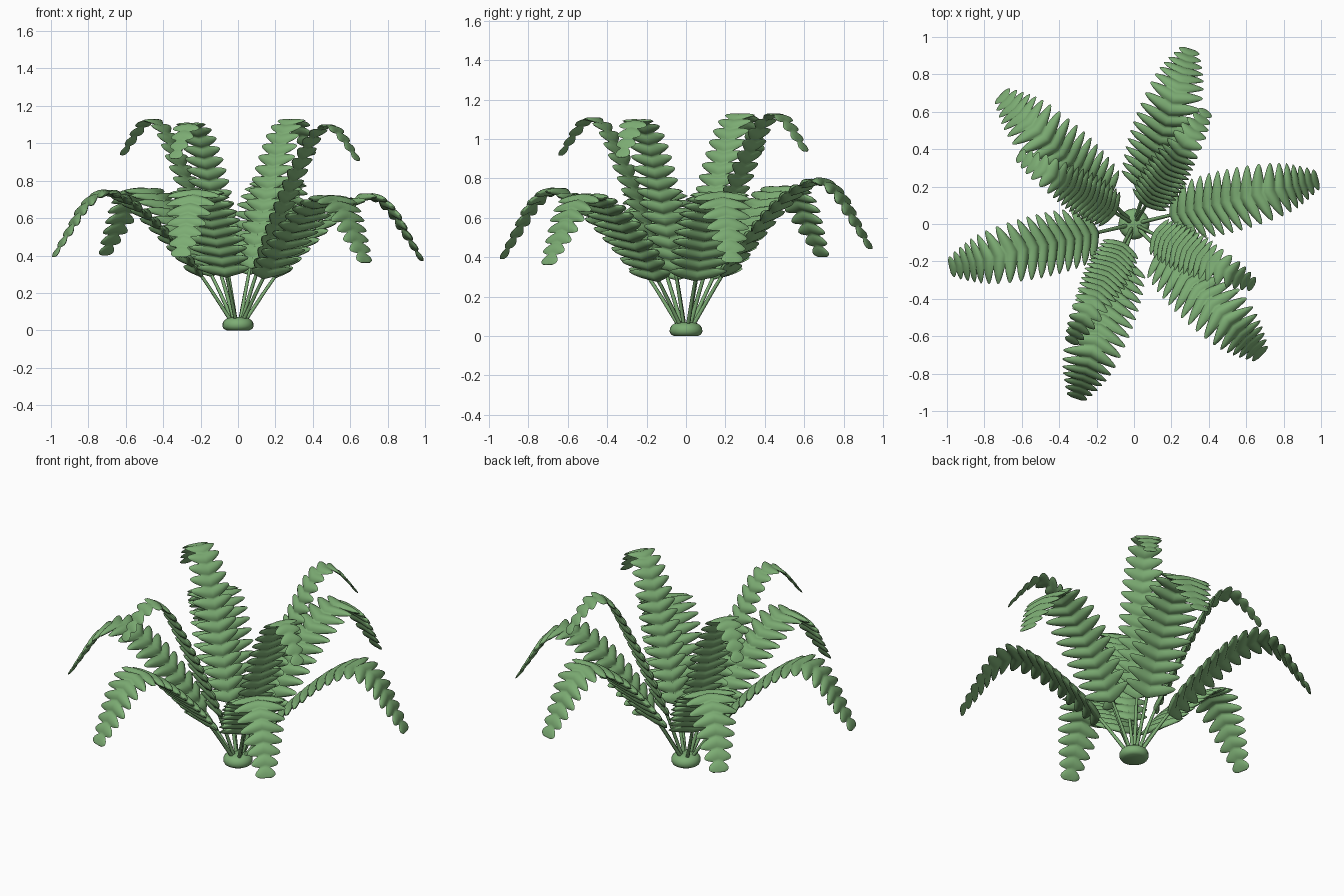
import bpy, bmesh, math
from mathutils import Vector

if "Cube" in bpy.data.objects:
    bpy.data.objects.remove(bpy.data.objects["Cube"])

green = bpy.data.materials.new("fern green")
green.diffuse_color = (0.205, 0.42, 0.175, 1)
green.use_nodes = True
green.node_tree.nodes["Principled BSDF"].inputs["Base Color"].default_value = green.diffuse_color

# side profiles of the two frond kinds: (distance from centre, height)
OUTER = [(0.03, 0.04), (0.23, 0.33), (0.45, 0.57), (0.61, 0.695), (0.72, 0.725),
         (0.82, 0.66), (0.91, 0.52), (1.0, 0.37)]
INNER = [(0.02, 0.04), (0.12, 0.33), (0.27, 0.69), (0.41, 0.98), (0.48, 1.075),
         (0.55, 1.10), (0.62, 1.05), (0.73, 0.905)]


def smooth_path(pts, steps=8):
    """Catmull-Rom curve through the points."""
    p = [2 * pts[0] - pts[1]] + pts + [2 * pts[-1] - pts[-2]]
    out = []
    for i in range(1, len(p) - 2):
        a, b, c, d = p[i - 1:i + 3]
        for k in range(steps):
            t = k / steps
            out.append(0.5 * (2 * b + (c - a) * t + (2 * a - 5 * b + 4 * c - d) * t * t
                              + (3 * b - a - 3 * c + d) * t ** 3))
    return out + [pts[-1]]


def sample(path, f):
    """Point at fraction f of the path's length, with a smoothed tangent."""
    lens = [(b - a).length for a, b in zip(path, path[1:])]

    def at(g):
        left = g * sum(lens)
        for i, l in enumerate(lens):
            if left <= l or i == len(lens) - 1:
                return path[i] + (path[i + 1] - path[i]).normalized() * left
            left -= l
    return at(f), (at(f + 0.02) - at(max(0, f - 0.02))).normalized()


def skin(bm, rings):
    """Join rings of points into a closed skin."""
    vs = [[bm.verts.new(p) for p in r] for r in rings]
    n = len(vs[0])
    faces = []
    for a, b in zip(vs, vs[1:]):
        for i in range(n):
            j = (i + 1) % n
            faces.append(bm.faces.new((a[i], a[j], b[j], b[i])))
    faces += [bm.faces.new(vs[0][::-1]), bm.faces.new(vs[-1])]
    bmesh.ops.recalc_face_normals(bm, faces=faces)


def finish(bm, name, angle=75):
    me = bpy.data.meshes.new(name)
    bm.to_mesh(me)
    bm.free()
    me.materials.append(green)
    ob = bpy.data.objects.new(name, me)
    bpy.context.collection.objects.link(ob)
    bpy.context.view_layer.objects.active = ob
    ob.select_set(True)
    bpy.ops.object.shade_smooth_by_angle(angle=math.radians(angle))
    ob.select_set(False)


def frond(name, profile, deg, reach, dz, half_width, lobes):
    a = math.radians(deg)
    out, side = Vector((math.cos(a), math.sin(a), 0)), Vector((-math.sin(a), math.cos(a), 0))
    path = smooth_path([out * r * reach + Vector((0, 0, z + dz * min(1, r / 0.5)))
                        for r, z in profile])
    bm = bmesh.new()
    # tapering stem
    rings = []
    for k in range(33):
        p, t = sample(path, k / 33)
        n = t.cross(side)
        rad = 0.011 * (1 - 0.85 * k / 32)
        rings.append([p + (side * math.cos(b) + n * math.sin(b)) * rad
                      for b in [i * math.pi / 3 for i in range(6)]])
    skin(bm, rings)
    # flat blade whose width and thickness swell once per leaflet pair
    rings, per = [], 8
    levels = [-1, -0.85, -0.6, -0.3, 0, 0.3, 0.6, 0.85, 1]
    for k in range(lobes * per + 1):
        g = k / (lobes * per)
        p, t = sample(path, 0.2 + 0.79 * g)
        up = side.cross(t)
        if up.z < 0:
            up = -up
        swell = abs(math.sin(math.pi * k / per))
        size = half_width * (0.76 + 0.9 * g - 1.42 * g * g)
        w = size * (0.45 + 0.58 * swell ** 0.9)
        if k == 0 or k == lobes * per:
            w = 0.006
        thick = 0.13 * size * (0.25 + 0.75 * swell) + 0.001
        top, low = [], []
        for v in levels:
            # leaflets sweep forward and droop a little at their ends
            c = p + side * (v * w) + t * (0.3 * abs(v) * w) - up * (0.15 * w * v * v * (1 - g))
            h = up * (thick * (1 - v * v) ** 0.5)
            top.append(c + h)
            if abs(v) < 1:
                low.append(c - h)
        rings.append(top + low[::-1])
    skin(bm, rings)
    finish(bm, name)


# crown: rounded disc at the ground
bm = bmesh.new()
skin(bm, [[(r * math.cos(i * math.pi / 12), r * math.sin(i * math.pi / 12), z) for i in range(24)]
          for r, z in [(0.062, 0), (0.076, 0.008), (0.083, 0.022), (0.082, 0.038),
                       (0.074, 0.053), (0.058, 0.064), (0.03, 0.07)]])
finish(bm, "crown")

# six spreading outer fronds
for i, (deg, reach, dz) in enumerate([(13.6, 1.02, -0.01), (72.3, 0.99, 0.06), (135.8, 1, 0.02),
                                      (193.2, 1.02, 0.01), (251.7, 0.99, 0.01),
                                      (314.2, 0.985, -0.02)]):
    frond(f"outer_frond_{i + 1}", OUTER, deg, reach, dz, 0.185, 17)

# four upright inner fronds
for i, (deg, dz) in enumerate([(57.4, 0.02), (149, 0.02), (242, 0), (333, -0.01)]):
    frond(f"inner_frond_{i + 1}", INNER, deg, 1, dz, 0.135, 18)
